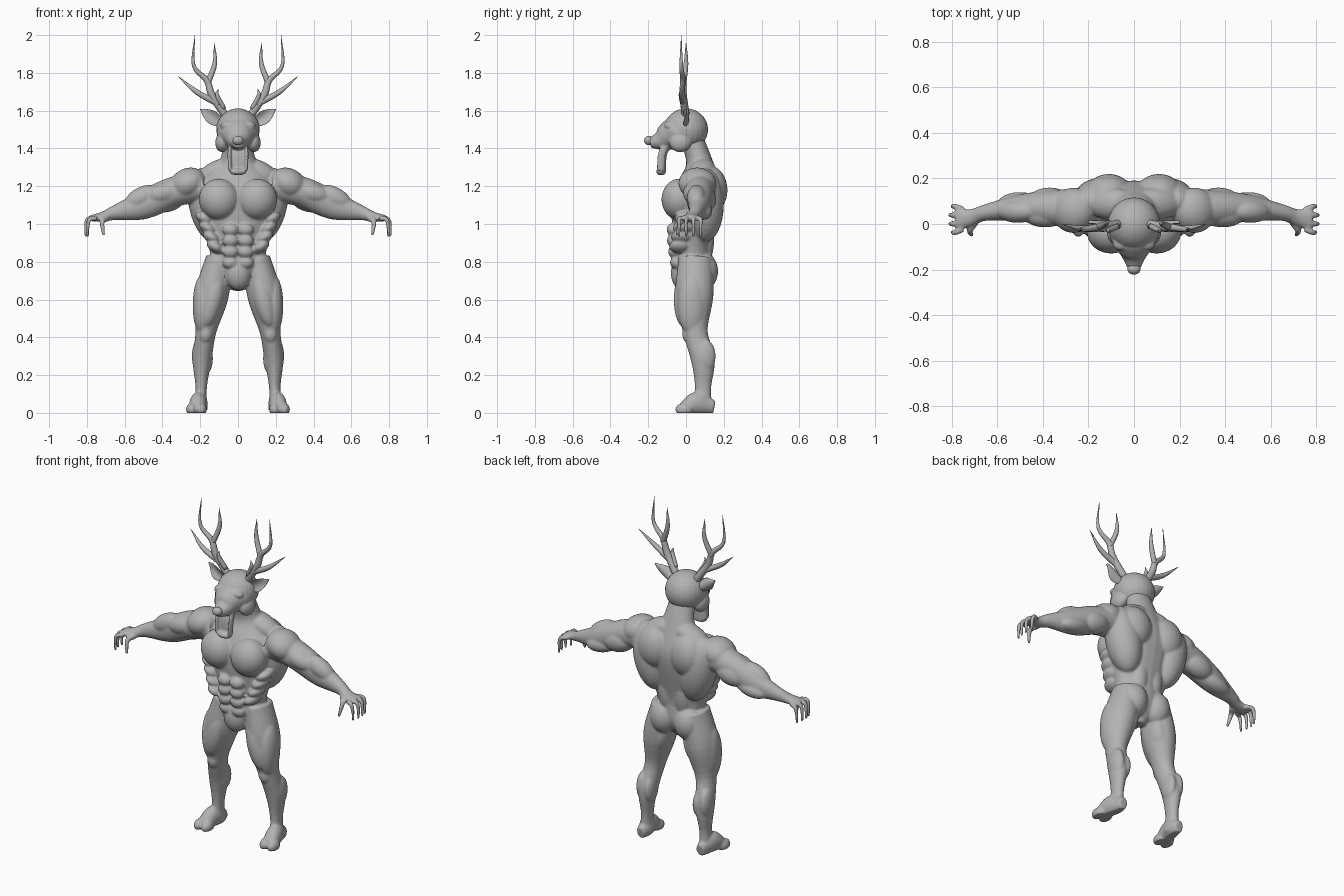
import bpy, bmesh, math
from mathutils import Vector, Matrix

if "Cube" in bpy.data.objects:
    bpy.data.objects.remove(bpy.data.objects["Cube"])

grey = bpy.data.materials.new("clay_grey")
grey.use_nodes = True
grey.diffuse_color = (.45, .45, .45, 1)
grey.node_tree.nodes["Principled BSDF"].inputs["Base Color"].default_value = grey.diffuse_color
SIDEWAYS, DEPTH, UPWARD = Vector((1, 0, 0)), Vector((0, 1, 0)), Vector((0, 0, 1))


def spline(points, steps=5):
    """Smooth curve through tuples of any length."""
    pts = [Vector(p) for p in points]
    pts = [pts[0] * 2 - pts[1]] + pts + [pts[-1] * 2 - pts[-2]]
    curve = []
    for before, start, end, after in zip(pts, pts[1:], pts[2:], pts[3:]):
        for step in range(steps):
            t = step / steps
            bend = before * 2 - start * 5 + end * 4 - after
            twist = start * 3 - before - end * 3 + after
            curve.append(start + ((end - before) * t + bend * t ** 2 + twist * t ** 3) / 2)
    return curve + [pts[-2]]


def tube(bm, sections, ref, sides=24):
    """Loft of ellipses; each section is x, y, z, width radius, radius along ref."""
    path = spline(sections)
    centres = [Vector(p[:3]) for p in path]
    last = len(path) - 1
    rings = []
    for i, (centre, section) in enumerate(zip(centres, path)):
        along = (centres[min(i + 1, last)] - centres[max(i - 1, 0)]).normalized()
        across = along.cross(ref).normalized()
        outward = across.cross(along)
        ring = []
        for k in range(sides):
            angle = math.tau * k / sides
            offset = across * math.cos(angle) * section[3] + outward * math.sin(angle) * section[4]
            ring.append(bm.verts.new(centre + offset))
        rings.append(ring)
    for lower, upper in zip(rings, rings[1:]):
        for k in range(sides):
            n = (k + 1) % sides
            bm.faces.new((lower[k], lower[n], upper[n], upper[k]))
    bm.faces.new(rings[0])
    bm.faces.new(rings[-1])


def rod(bm, points, thick, thin, ref, power=1):
    """Round tube that tapers from thick to thin."""
    sections = []
    for i, point in enumerate(points):
        radius = thick + (thin - thick) * (i / (len(points) - 1)) ** power
        sections.append((*point, radius, radius))
    tube(bm, sections, ref, sides=12)


def ball(bm, at, size, tilt=0):
    """Ellipsoid, tilted in the front plane."""
    turn = Matrix.Rotation(math.radians(tilt), 4, 'Y')
    place = Matrix.Translation(at) @ turn @ Matrix.Diagonal((*size, 1))
    bmesh.ops.create_uvsphere(bm, u_segments=24, v_segments=16, radius=1, matrix=place)


def finish(name, bm, mirror=True, voxel=None):
    """Turn a bmesh into an object, mirrored and fused if asked."""
    bmesh.ops.recalc_face_normals(bm, faces=bm.faces)
    mesh = bpy.data.meshes.new(name)
    bm.to_mesh(mesh)
    bm.free()
    ob = bpy.data.objects.new(name, mesh)
    bpy.context.collection.objects.link(ob)
    if mirror:
        ob.modifiers.new("mirror", 'MIRROR').use_mirror_merge = False
    if voxel:
        fuse = ob.modifiers.new("fuse", 'REMESH')
        fuse.mode, fuse.voxel_size = 'VOXEL', voxel
        soften = ob.modifiers.new("soften", 'SMOOTH')
        soften.factor, soften.iterations = .5, 4
    graph = bpy.context.evaluated_depsgraph_get()
    result = bpy.data.meshes.new_from_object(ob.evaluated_get(graph))
    ob.modifiers.clear()
    ob.data = result
    result.materials.clear()
    result.materials.append(grey)
    result.shade_smooth()
    return ob


# Torso core and neck
bm = bmesh.new()
tube(bm, [(0, .03, .65, .03, .05), (0, .04, .75, .13, .1), (0, .04, .88, .155, .1),
          (0, .05, 1.08, .21, .13), (0, .07, 1.2, .2, .12), (0, .07, 1.33, .1, .07),
          (0, .02, 1.48, .07, .06)], ref=DEPTH)
# Chest, sides, upper back, neck slope, lower back, buttock, lower belly
ball(bm, at=(.1, -.035, 1.13), size=(.107, .095, .11), tilt=15)
ball(bm, at=(.16, .1, 1.1), size=(.1, .1, .2), tilt=12)
ball(bm, at=(.11, .12, 1.18), size=(.11, .1, .13))
ball(bm, at=(.1, .09, 1.28), size=(.12, .07, .06), tilt=22)
ball(bm, at=(.05, .09, .93), size=(.06, .06, .16))
ball(bm, at=(.08, .09, .75), size=(.08, .08, .1))
ball(bm, at=(0, -.02, .74), size=(.07, .06, .09))
# Abdomen and ribs
for row in range(4):
    ball(bm, at=(.04, -.07 + .002 * row ** 2, .97 - .058 * row), size=(.043, .033, .034))
    ball(bm, at=(.12 + .02 * row, .01 * row - .03, .88 + .05 * row), size=(.05, .06, .03), tilt=-30)
# Arm and palm
tube(bm, [(.18, .07, 1.2, .09, .08), (.34, .07, 1.17, .08, .08), (.5, .07, 1.1, .06, .075),
          (.65, .05, 1.06, .036, .04), (.71, .03, 1.04, .036, .027), (.78, .02, 1.03, .05, .016)], ref=UPWARD)
# Shoulder, upper arm front and rear, forearm top and bottom
ball(bm, at=(.265, .06, 1.215), size=(.1, .1, .08), tilt=25)
ball(bm, at=(.39, .04, 1.165), size=(.1, .055, .055), tilt=15)
ball(bm, at=(.37, .1, 1.13), size=(.1, .06, .065), tilt=18)
ball(bm, at=(.51, .055, 1.14), size=(.1, .05, .055), tilt=28)
ball(bm, at=(.5, .09, 1.07), size=(.1, .05, .045), tilt=12)
# Fingers and thumb
for finger in range(4):
    fan = finger - 1.5
    root, tip = .02 + .028 * fan, .02 + .038 * fan
    reach = .81 - .01 * abs(fan)
    rod(bm, [(.75, root, 1.03), (reach - .01, tip, 1.025), (reach, tip, .985), (reach, tip, .93)],
        thick=.015, thin=.007, ref=DEPTH)
rod(bm, [(.7, .01, 1.03), (.72, -.03, 1.01), (.71, -.05, .94)], thick=.02, thin=.008, ref=SIDEWAYS)
# Leg
tube(bm, [(.1, .05, .82, .07, .09), (.14, .045, .62, .09, .1), (.17, .05, .43, .055, .065),
          (.19, .09, .28, .05, .063), (.195, .09, .13, .03, .043), (.2, .085, .02, .04, .055)], ref=DEPTH)
# Outer, front and inner thigh, kneecap, outer and inner calf
ball(bm, at=(.19, .03, .57), size=(.05, .075, .16))
ball(bm, at=(.135, -.01, .6), size=(.055, .055, .15), tilt=-14)
ball(bm, at=(.1, .06, .62), size=(.05, .075, .12), tilt=-15)
ball(bm, at=(.17, .01, .42), size=(.035, .03, .05), tilt=-10)
ball(bm, at=(.21, .1, .3), size=(.034, .057, .09))
ball(bm, at=(.163, .1, .29), size=(.03, .055, .08))
# Foot with two toes
tube(bm, [(.2, .15, .03, .025, .035), (.2, .1, .04, .04, .05), (.21, .05, .05, .045, .06),
          (.22, -.02, .02, .045, .03)], ref=UPWARD)
for toe in (-1, 1):
    ball(bm, at=(.22 + .025 * toe, -.01, .018), size=(.03, .047, .034))
body = finish("body", bm, voxel=.0065)
# Flat soles
for vert in body.data.vertices:
    vert.co.z = max(vert.co.z, 0)

# Skull, muzzle, cheek and brow
bm = bmesh.new()
ball(bm, at=(0, 0, 1.5), size=(.115, .117, .112))
tube(bm, [(0, .03, 1.49, .1, .09), (0, -.05, 1.48, .108, .09), (0, -.1, 1.46, .08, .075),
          (0, -.14, 1.44, .055, .05), (0, -.19, 1.43, .03, .026)], ref=UPWARD)
ball(bm, at=(.08, -.03, 1.435), size=(.04, .06, .055), tilt=-8)
ball(bm, at=(.06, -.085, 1.525), size=(.035, .03, .02), tilt=20)
# Hanging lower jaw with raised rim and chin
tube(bm, [(0, -.085, 1.42, .042, .014), (0, -.115, 1.37, .042, .014), (0, -.12, 1.28, .042, .014)], ref=DEPTH)
tube(bm, [(.043, -.11, 1.42, .01, .02), (.045, -.13, 1.36, .01, .02), (.042, -.135, 1.285, .01, .02)], ref=DEPTH)
ball(bm, at=(0, -.132, 1.277), size=(.046, .026, .019))
finish("head", bm, voxel=.005)

# Nose
bm = bmesh.new()
ball(bm, at=(0, -.197, 1.442), size=(.029, .025, .025))
finish("nose", bm, mirror=False)

# Ears: flat leaves cupped forward
bm = bmesh.new()
root, tip = Vector((.085, 0, 1.53)), Vector((.2, 0, 1.608))
axis = (tip - root).normalized()
leaf = []
for step in range(7):
    t = step / 6
    leaf.append((*root.lerp(tip, t), .002 + .034 * math.sin(math.pi * (.15 + .85 * t)), .007))
tube(bm, leaf, ref=DEPTH)
for vert in bm.verts:
    across = (vert.co - root).cross(axis).y
    vert.co.y += .008 - 18 * across ** 2
finish("ears", bm)

# Antlers: main beam, crown fork, side tine and small spur
bm = bmesh.new()
beam = [(.06, 0, 1.565), (.137, -.015, 1.68), (.165, -.015, 1.76), (.235, -.025, 1.84), (.228, -.025, 2)]
fork = [(.162, -.015, 1.74), (.123, 0, 1.85), (.126, 0, 1.96)]
tine = [(.1, -.012, 1.635), (.22, -.02, 1.7), (.317, 0, 1.782)]
spur = [(.075, -.01, 1.61), (.11, -.028, 1.68), (.104, -.028, 1.715)]
for branch, thick in ((beam, .021), (fork, .016), (tine, .018), (spur, .014)):
    rod(bm, branch, thick, thin=.001, ref=DEPTH, power=2)
finish("antlers", bm)
